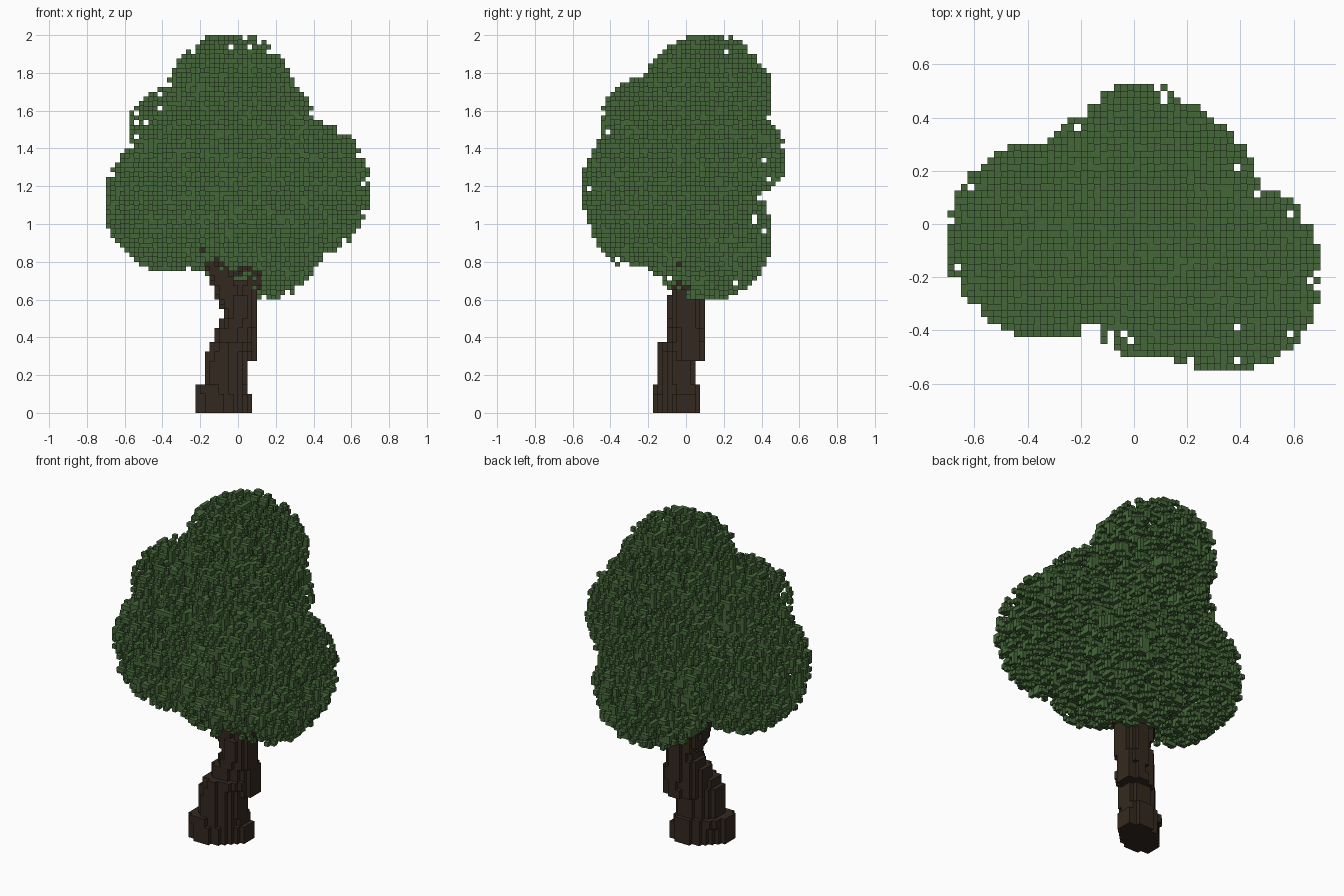
import bpy, random

if "Cube" in bpy.data.objects:
    bpy.data.objects.remove(bpy.data.objects["Cube"])

random.seed(7)
S = 0.025            # voxel size
DENSITY = 0.22       # share of filled leaf cells in each clump


def cell(v):
    return int(v // S)


def mid(i):
    return (i + 0.5) * S


def material(name, color):
    m = bpy.data.materials.new(name)
    m.diffuse_color = (*color, 1)
    m.use_nodes = True
    m.node_tree.nodes["Principled BSDF"].inputs["Base Color"].default_value = m.diffuse_color
    return m


# the six cube sides: direction and corner offsets
SIDES = {
    (1, 0, 0): [(1, 0, 0), (1, 1, 0), (1, 1, 1), (1, 0, 1)],
    (-1, 0, 0): [(0, 0, 0), (0, 0, 1), (0, 1, 1), (0, 1, 0)],
    (0, 1, 0): [(0, 1, 0), (0, 1, 1), (1, 1, 1), (1, 1, 0)],
    (0, -1, 0): [(0, 0, 0), (1, 0, 0), (1, 0, 1), (0, 0, 1)],
    (0, 0, 1): [(0, 0, 1), (1, 0, 1), (1, 1, 1), (0, 1, 1)],
    (0, 0, -1): [(0, 0, 0), (0, 1, 0), (1, 1, 0), (1, 0, 0)],
}


def voxel_object(name, cells, solid, mat):
    """Mesh of the cell faces that no neighbouring cell covers."""
    index, verts, faces = {}, [], []
    for c in sorted(cells):
        for d, corners in SIDES.items():
            if (c[0] + d[0], c[1] + d[1], c[2] + d[2]) in solid:
                continue
            face = []
            for o in corners:
                k = (c[0] + o[0], c[1] + o[1], c[2] + o[2])
                if k not in index:
                    index[k] = len(verts)
                    verts.append((k[0] * S, k[1] * S, k[2] * S))
                face.append(index[k])
            faces.append(face)
    me = bpy.data.meshes.new(name)
    me.from_pydata(verts, [], faces)
    me.materials.append(mat)
    ob = bpy.data.objects.new(name, me)
    bpy.context.collection.objects.link(ob)
    return ob


def disc(cells, k, cx, cy, rx, ry, skew=0.0):
    """One horizontal layer of an elliptical log, stretched diagonally by skew."""
    for i in range(cell(cx - rx) - 1, cell(cx + rx) + 2):
        for j in range(cell(cy - ry) - 1, cell(cy + ry) + 2):
            x, y = (mid(i) - cx) / rx, (mid(j) - cy) / ry
            if x * x - 2 * skew * x * y + y * y <= 1 - skew * skew:
                cells.add((i, j, k))


def limb(cells, a, b, r0, r1):
    """Leaning branch from a to b, built in layers."""
    k0, k1 = cell(a[2] + S / 2), cell(b[2] + S / 2)
    for k in range(k0, k1):
        t = (k - k0) / (k1 - k0)
        r = r0 + (r1 - r0) * t
        disc(cells, k, a[0] + (b[0] - a[0]) * t, a[1] + (b[1] - a[1]) * t, r, r)


# trunk: stepped, leaning sections (z end, cx, cy, rx, ry, skew)
trunk, z = set(), 0
for z1, cx, cy, rx, ry, skew in [
        (4, -0.075, -0.05, 0.15, 0.122, 0.4), (6, -0.0875, -0.05, 0.14, 0.122, 0.4),
        (11, -0.0625, -0.05, 0.116, 0.1, 0.3), (13, -0.0375, -0.025, 0.14, 0.118, 0.45),
        (15, -0.025, -0.025, 0.128, 0.118, 0.4), (18, -0.0125, 0, 0.115, 0.1, 0.3),
        (20, 0, 0, 0.102, 0.095, 0.1), (25, 0.0125, 0, 0.092, 0.092, 0)]:
    for k in range(z, z1):
        disc(trunk, k, cx, cy, rx, ry, skew)
    z = z1

# branches reaching into the clumps
branches = set()
limb(branches, (-0.01, 0, 0.55), (-0.2, -0.05, 0.95), 0.085, 0.04)
limb(branches, (0.03, 0, 0.6), (0.07, 0.06, 1.05), 0.07, 0.04)
limb(branches, (0.04, 0, 0.6), (0.3, -0.15, 1.1), 0.06, 0.03)
limb(branches, (0.07, 0.06, 1.05), (0, 0.09, 1.5), 0.04, 0.03)
branches -= trunk
wood = trunk | branches

# foliage: airy round clumps of leaf cells (centre, radius in cells)
leaves = set()
for (cx, cy, cz), r in [
        ((-0.03, 0.11, 1.66), 14),     # top
        ((-0.34, -0.06, 1.11), 15),    # left
        ((0.34, -0.18, 1.19), 15),     # right
        ((0.11, 0.11, 0.94), 14),      # low back
        ((0, 0, 1.21), 14),            # middle
        ((-0.34, -0.09, 1.49), 10),    # upper left
        ((0.16, -0.21, 1.55), 10),     # upper right front
        ((0.01, 0.31, 1.36), 9),       # back
        ((0.06, -0.26, 1.01), 10)]:    # low front
    ci, cj, ck = cell(cx), cell(cy), cell(cz)
    for i in range(-r, r + 1):
        for j in range(-r, r + 1):
            for k in range(-r, r + 1):
                if i * i + j * j + k * k < r * r and random.random() < DENSITY:
                    leaves.add((ci + i, cj + j, ck + k))
leaves -= wood

bark = material("dark bark", (0.034, 0.022, 0.014))
green = material("leaf green", (0.06, 0.135, 0.042))
solid = wood | leaves
voxel_object("trunk", trunk, solid, bark)
voxel_object("branches", branches, solid, bark)
voxel_object("foliage", leaves, solid, green)
